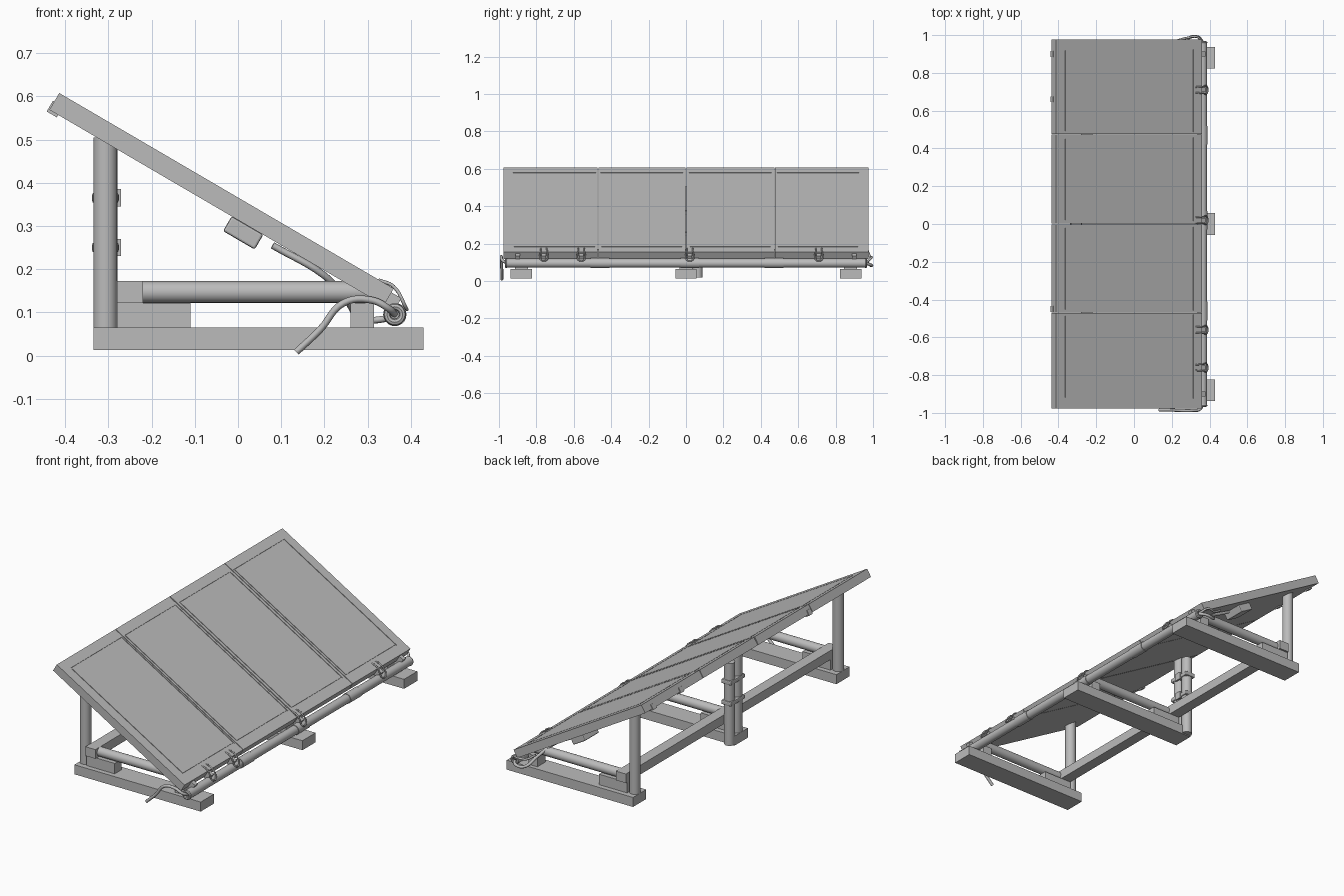
import bpy, math
from mathutils import Matrix, Vector

if "Cube" in bpy.data.objects:
    bpy.data.objects.remove(bpy.data.objects["Cube"])

grey = bpy.data.materials.new("weathered_grey")
grey.diffuse_color = (0.5, 0.5, 0.5, 1)
grey.use_nodes = True
grey.node_tree.nodes["Principled BSDF"].inputs["Base Color"].default_value = grey.diffuse_color

# Panel frame of reference: local x runs down the slope, local z is the panel normal
TILT = Matrix.Translation((-0.038, 0, 0.362)) @ Matrix.Rotation(math.radians(30.3), 4, 'Y')


def finish(name, smooth=False):
    o = bpy.context.object
    o.name = name
    o.data.materials.append(grey)
    if smooth:
        bpy.ops.object.shade_smooth_by_angle(angle=math.radians(40))
    return o


def box(name, x, y, z, mat=None, bevel=0):
    """Box from (min, max) ranges, optionally placed in the tilted panel frame."""
    bpy.ops.mesh.primitive_cube_add(size=1)
    o = finish(name)
    m = Matrix.Translation([(a + b) / 2 for a, b in (x, y, z)])
    m = m @ Matrix.Diagonal([b - a for a, b in (x, y, z)] + [1])
    o.data.transform((mat @ m) if mat else m)
    if bevel:
        b = o.modifiers.new("bevel", 'BEVEL')
        b.width, b.segments = bevel, 2
    return o


def rod(name, a, b, r, sides=20):
    a, b = Vector(a), Vector(b)
    bpy.ops.mesh.primitive_cylinder_add(radius=r, depth=(b - a).length, vertices=sides,
                                        location=(a + b) / 2)
    o = bpy.context.object
    o.rotation_euler = (b - a).to_track_quat('Z', 'Y').to_euler()
    return finish(name, True)


def cable(name, pts, r=0.006):
    cu = bpy.data.curves.new(name, 'CURVE')
    cu.dimensions = '3D'
    cu.bevel_depth, cu.bevel_resolution, cu.use_fill_caps = r, 2, True
    cu.resolution_u = 6
    s = cu.splines.new('BEZIER')
    s.bezier_points.add(len(pts) - 1)
    for bp, p in zip(s.bezier_points, pts):
        bp.co = p
        bp.handle_left_type = bp.handle_right_type = 'AUTO'
    cu.materials.append(grey)
    o = bpy.data.objects.new(name, cu)
    bpy.context.collection.objects.link(o)


# Four tilted panels: frame plus slightly raised glass
edges = [(-0.977, -0.472), (-0.468, -0.003), (0.003, 0.473), (0.477, 0.977)]
glass = [(-0.925, -0.480), (-0.458, -0.016), (0.016, 0.457), (0.487, 0.925)]
for i, (e, g) in enumerate(zip(edges, glass)):
    box(f"panel_frame_{i}", (-0.4485, 0.4485), e, (-0.0225, 0.0195), TILT)
    # rim bars around the glass
    for n, (x, y) in enumerate([((-0.4485, -0.395), e), ((0.395, 0.4485), e),
                                ((-0.395, 0.395), (e[0], g[0])),
                                ((-0.395, 0.395), (g[1], e[1]))]):
        box(f"panel_rim_{i}_{n}", x, y, (0.018, 0.0225), TILT)
    box(f"panel_glass_{i}", (-0.389, 0.389), (g[0] + 0.006, g[1] - 0.006), (0.018, 0.0225), TILT)

# Three ground feet with their rails, posts and spacer blocks
for i, y in enumerate((-0.88, 0.0, 0.88)):
    box(f"foot_{i}", (-0.335, 0.43), (y - 0.057, y + 0.057), (0.013, 0.065))
    rod(f"rear_post_{i}", (-0.307, y, 0.06), (-0.307, y, 0.505), 0.028)
    rod(f"rail_{i}", (-0.23, y, 0.147), (0.32, y, 0.147), 0.025)
    box(f"rear_block_{i}", (-0.28, -0.11), (y - 0.03, y + 0.03), (0.065, 0.122))
    box(f"front_block_{i}", (0.26, 0.315), (y - 0.035, y + 0.035), (0.065, 0.122))

# Long rear beam and doubled middle post with straps
box("rear_beam", (-0.28, -0.22), (-0.92, 0.92), (0.122, 0.172))
rod("second_middle_post", (-0.307, 0.062, 0.018), (-0.307, 0.062, 0.468), 0.027)
for z in (0.25, 0.365):
    box("post_strap", (-0.338, -0.276), (-0.031, 0.093), (z - 0.012, z + 0.012), bevel=0.006)
    box("strap_buckle", (-0.28, -0.271), (0.01, 0.05), (z - 0.02, z + 0.02))

# Front pipe in sections, with end rings and sleeve in the middle
rod("front_pipe", (0.363, -0.955, 0.095), (0.363, 0.955, 0.095), 0.024)
for y in (-0.46, 0.02, 0.47):
    rod("pipe_sleeve", (0.363, y - 0.05, 0.095), (0.363, y + 0.05, 0.095), 0.027)
for y in (-0.96, 0.96):
    bpy.ops.mesh.primitive_torus_add(location=(0.363, y, 0.095), rotation=(math.pi / 2, 0, 0),
                                     major_radius=0.018, minor_radius=0.008,
                                     major_segments=20, minor_segments=8)
    finish("pipe_end_ring", True)

# Hinge lugs joining panels to the pipe, and latches on the lower edge
for y in (-0.9, -0.76, -0.56, 0.02, 0.71, 0.9):
    box("hinge_lug", (0.435, 0.475), (y - 0.012, y + 0.012), (-0.03, 0.012), TILT)
for y in (-0.76, -0.56, 0.02, 0.71):
    cable("latch_loop", [(0.325, y - 0.015, 0.175), (0.36, y - 0.017, 0.16), (0.388, y - 0.015, 0.112),
                         (0.388, y + 0.015, 0.112), (0.36, y + 0.017, 0.16), (0.325, y + 0.015, 0.175)],
          0.004)

# Small clips on the upper edge
for y in (-0.45, 0.66, 0.9):
    box("upper_clip", (-0.452, -0.425), (y - 0.015, y + 0.015), (-0.029, 0.0), TILT)

# Junction box under the end panel, with its cable
box("junction_box", (0.04, 0.125), (0.80, 0.92), (-0.062, -0.022), TILT, bevel=0.005)
cable("junction_cable", [(0.08, 0.86, 0.255), (0.2, 0.87, 0.185), (0.25, 0.93, 0.13),
                         (0.29, 0.985, 0.085), (0.34, 0.99, 0.085), (0.365, 0.96, 0.095)], 0.008)
cable("far_end_cable", [(0.23, 0.972, 0.16), (0.28, 0.985, 0.128), (0.33, 0.992, 0.125),
                        (0.365, 0.96, 0.095)])

# Loose cable drooping to the ground at the near end
cable("loose_cable", [(0.135, -0.985, 0.008), (0.19, -0.985, 0.06), (0.245, -0.987, 0.122),
                      (0.31, -0.987, 0.128), (0.35, -0.98, 0.108), (0.363, -0.95, 0.095)], 0.008)
